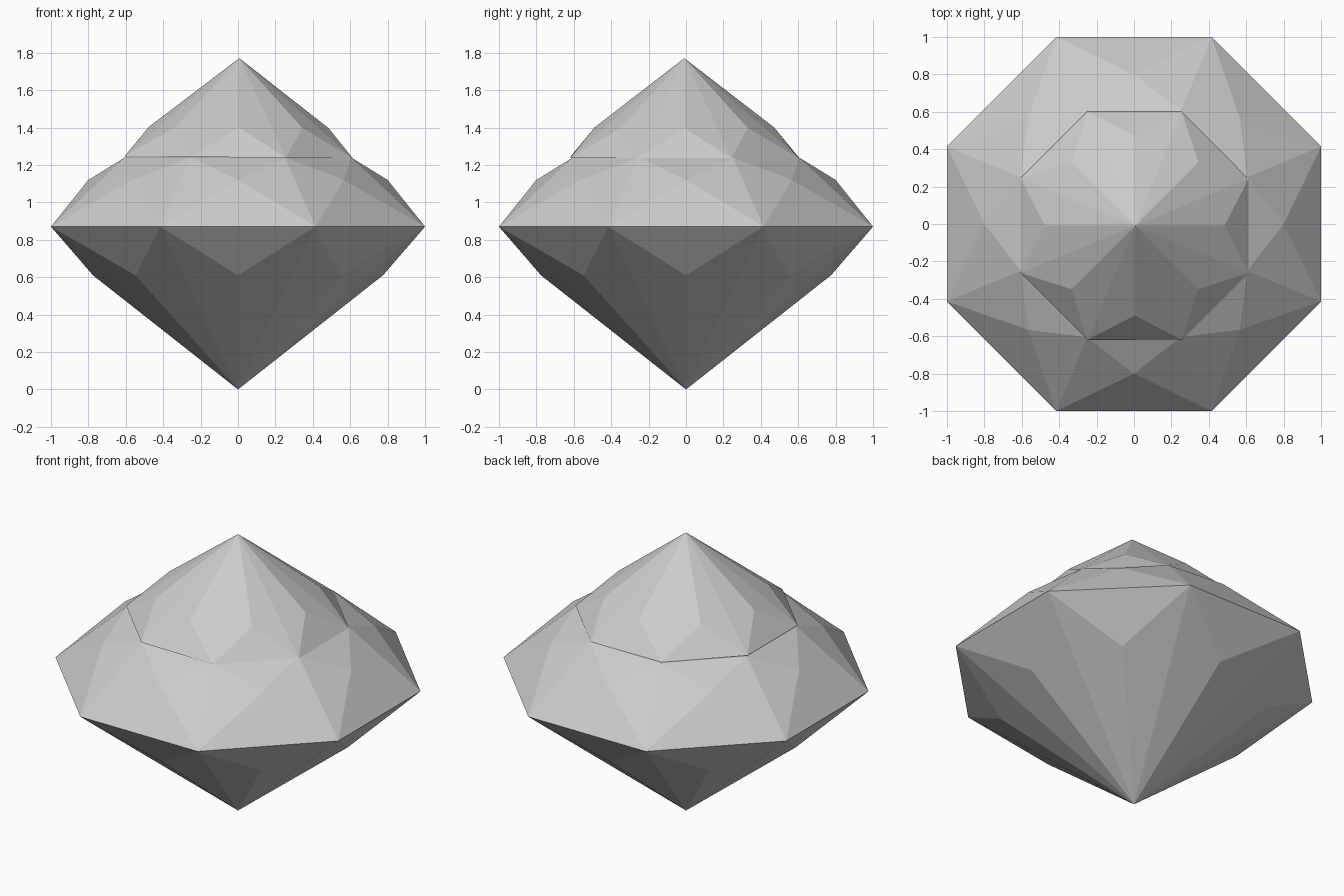
import bpy
import bmesh
from math import cos, sin, pi
from mathutils import Matrix

if "Cube" in bpy.data.objects:
    bpy.data.objects.remove(bpy.data.objects["Cube"], do_unlink=True)

SIDES = 8
CORNER = 1 / cos(pi / SIDES)   # corner radius of an octagon with flats at 1

stone = bpy.data.materials.new("grey stone")
stone.use_nodes = True
GREY = (0.6, 0.6, 0.6, 1)
stone.diffuse_color = GREY
stone.node_tree.nodes["Principled BSDF"].inputs["Base Color"].default_value = GREY


def ring(bm, radius, z, turn):
    """Eight vertices; turn is the offset in steps of one side."""
    return [bm.verts.new((radius * cos((i + turn) * 2 * pi / SIDES),
                          radius * sin((i + turn) * 2 * pi / SIDES), z))
            for i in range(SIDES)]


def point_cap(bm, girdle, middle, tip):
    """Facets from a girdle through a middle ring to a single tip."""
    for i in range(SIDES):
        j = (i - 1) % SIDES
        bm.faces.new((girdle[j], girdle[i], middle[i]))
        bm.faces.new((girdle[i], tip, middle[i]))
        bm.faces.new((girdle[j], middle[i], tip))


def finish(bm, name):
    bmesh.ops.recalc_face_normals(bm, faces=bm.faces)
    mesh = bpy.data.meshes.new(name)
    bm.to_mesh(mesh)
    bm.free()
    mesh.materials.append(stone)
    obj = bpy.data.objects.new(name, mesh)
    bpy.context.collection.objects.link(obj)
    return obj


# Lower gem: pointed pavilion, wide girdle and truncated crown
bm = bmesh.new()
girdle = ring(bm, CORNER, 0.87, 0.5)
point_cap(bm, girdle, ring(bm, 0.775, 0.61, 0), bm.verts.new((0, 0, 0)))
middle = ring(bm, 0.8, 1.12, 0)
table = ring(bm, 0.605 * CORNER, 1.24, 0.5)
for i in range(SIDES):
    j = (i - 1) % SIDES
    bm.faces.new((girdle[j], girdle[i], middle[i]))
    bm.faces.new((girdle[i], table[i], middle[i]))
    bm.faces.new((girdle[j], middle[i], table[j]))
    bm.faces.new((middle[i], table[i], table[j]))
bm.faces.new(table)
finish(bm, "gem_body")

# Upper gem: small pointed crown resting slightly askew on the table
bm = bmesh.new()
base = ring(bm, 0.61 * CORNER, 0, 0.5)
point_cap(bm, base, ring(bm, 0.48, 0.16, 0), bm.verts.new((0, 0, 0.53)))
bm.faces.new(base)
crown = finish(bm, "gem_crown")
crown.matrix_world = Matrix.Translation((0.003, -0.009, 1.241)) @ Matrix.Rotation(0.008, 4, "Y")
